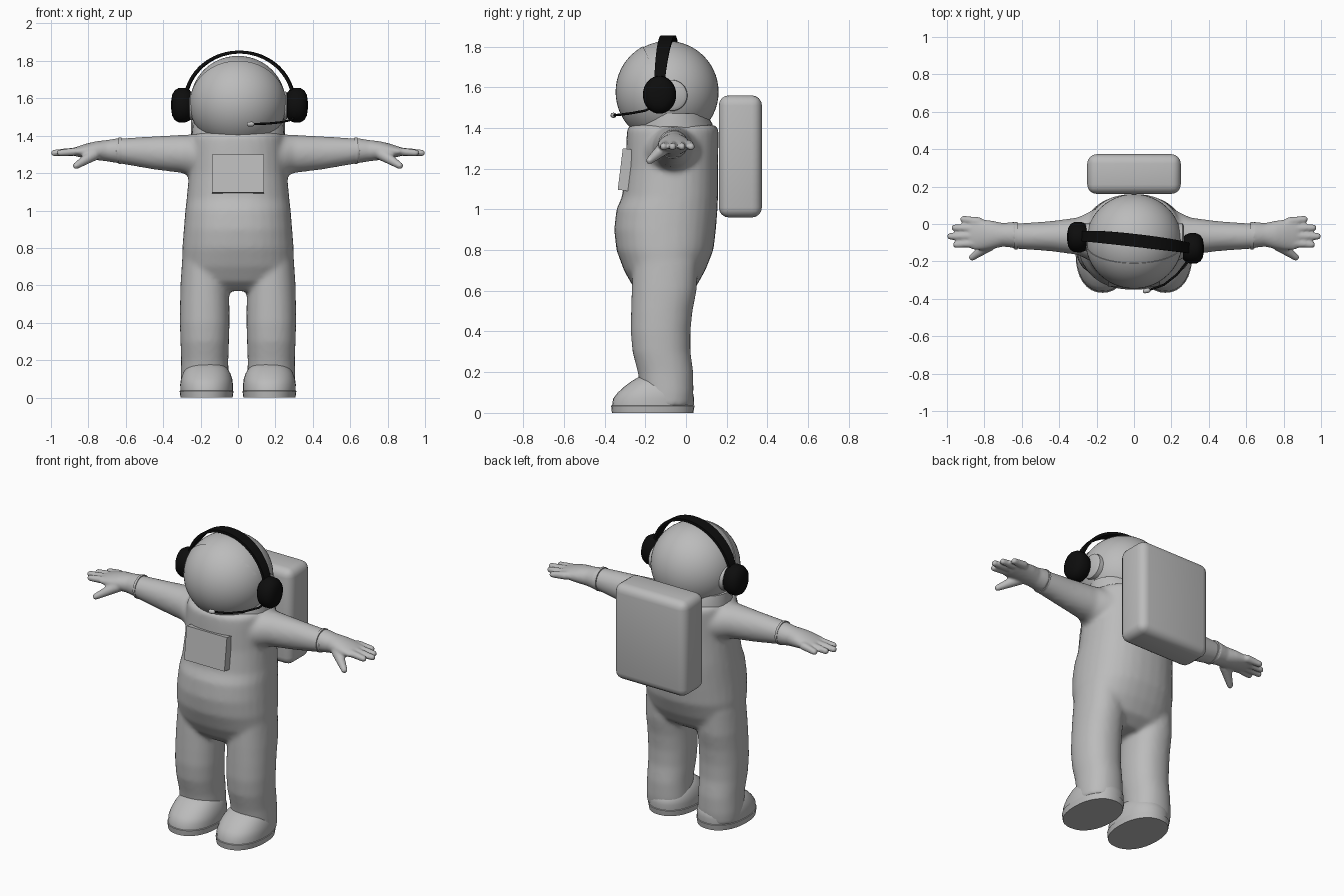
import bpy, bmesh
from math import sin, cos, pi, radians
from mathutils import Vector, Matrix

if "Cube" in bpy.data.objects:
    bpy.data.objects.remove(bpy.data.objects["Cube"])


def material(name, value):
    m = bpy.data.materials.new(name)
    m.use_nodes = True
    color = (value, value, value, 1)
    m.diffuse_color = color
    m.node_tree.nodes["Principled BSDF"].inputs["Base Color"].default_value = color
    return m


SUIT = material("suit grey", 0.5)
BLACK = material("headset black", 0.004)


def oval(axis, center, a, b, power=2, n=32):
    """Closed superellipse ring around the x or z axis."""
    pts = []
    for i in range(n):
        c, s = cos(2 * pi * i / n), sin(2 * pi * i / n)
        u = a * abs(c) ** (2 / power) * (1 if c > 0 else -1)
        v = b * abs(s) ** (2 / power) * (1 if s > 0 else -1)
        offset = (0, u, v) if axis == "x" else (u, v, 0)
        pts.append(Vector(center) + Vector(offset))
    return pts


def loft(bm, rings):
    loops = [[bm.verts.new(p) for p in ring] for ring in rings]
    n = len(loops[0])
    for lo, hi in zip(loops, loops[1:]):
        for i in range(n):
            j = (i + 1) % n
            bm.faces.new((lo[i], lo[j], hi[j], hi[i]))
    bm.faces.new(loops[0])
    bm.faces.new(loops[-1])


def capsule(bm, a, b, ra, rb):
    """Rounded tapered rod: a ball whose two halves are pulled to the end points."""
    a, b = Vector(a), Vector(b)
    turn = (b - a).to_track_quat("Z", "Y")
    for v in bmesh.ops.create_uvsphere(bm, u_segments=16, v_segments=10, radius=1)["verts"]:
        end, r = (b, rb) if v.co.z > .01 else (a, ra)
        v.co = end + turn @ (v.co * r)


def ball(bm, center, scale):
    m = Matrix.Translation(center) @ Matrix.Diagonal((*scale, 1))
    bmesh.ops.create_uvsphere(bm, u_segments=48, v_segments=28, radius=1, matrix=m)


def finish(name, bm, mat, mirror=False, voxel=0, angle=40):
    bmesh.ops.recalc_face_normals(bm, faces=bm.faces[:])
    mesh = bpy.data.meshes.new(name)
    bm.to_mesh(mesh)
    bm.free()
    mesh.materials.append(mat)
    ob = bpy.data.objects.new(name, mesh)
    bpy.context.collection.objects.link(ob)
    bpy.ops.object.select_all(action="DESELECT")
    ob.select_set(True)
    bpy.context.view_layer.objects.active = ob
    bpy.ops.object.shade_smooth_by_angle(angle=radians(angle))
    if voxel:
        re = ob.modifiers.new("merge", "REMESH")
        re.mode, re.voxel_size, re.use_smooth_shade = "VOXEL", voxel, True
        sm = ob.modifiers.new("soften", "SMOOTH")
        sm.factor, sm.iterations = 0.5, 8
    if mirror:
        ob.modifiers.new("mirror", "MIRROR")


# Suit: torso, legs and sleeves merged into one soft skin
bm = bmesh.new()
torso = [  # height, half width, front, back
    (.57, .2, -.2, -.02), (.62, .27, -.26, .05), (.7, .298, -.305, .095),
    (.8, .298, -.342, .135), (.9, .29, -.353, .147), (1, .282, -.342, .155),
    (1.06, .275, -.315, .157), (1.2, .262, -.297, .157), (1.34, .255, -.293, .16),
    (1.39, .25, -.29, .16), (1.415, .235, -.275, .145)]
loft(bm, [oval("z", (0, (f + k) / 2, z), w, (k - f) / 2, 2.3) for z, w, f, k in torso])
leg = [  # height, half width, front, back
    (.03, .125, -.22, .03), (.1, .128, -.22, .037), (.2, .126, -.237, .036),
    (.3, .13, -.263, .022), (.4, .133, -.272, .022), (.5, .132, -.27, .032),
    (.6, .13, -.267, .052), (.75, .12, -.26, .06)]
sleeve = [  # distance out, height, half depth, half height
    (.1, 1.28, .16, .13), (.2, 1.287, .15, .122), (.25, 1.293, .125, .113),
    (.3, 1.303, .1, .102), (.45, 1.308, .08, .089), (.66, 1.32, .066, .064)]
for s in (-1, 1):
    loft(bm, [oval("z", (s * .178, (f + k) / 2, z), w, (k - f) / 2, 2.2)
              for z, w, f, k in leg])
    loft(bm, [oval("x", (s * x, -.065, z), a, b) for x, z, a, b in sleeve])
finish("suit_body", bm, SUIT, voxel=.013)

# Gloves with four fingers and a thumb
bm = bmesh.new()
glove = [(.634, 1.32, .07, .068), (.7, 1.32, .063, .057), (.76, 1.32, .076, .05),
         (.81, 1.318, .082, .04), (.86, 1.315, .08, .027), (.88, 1.314, .07, .02)]
loft(bm, [oval("x", (x, -.058, z), a, b) for x, z, a, b in glove])
for tip, y in ((.912, .025), (.958, -.02), (.982, -.066), (.95, -.11)):
    capsule(bm, (.83, y * .85 - .008, 1.318), (tip, y, 1.308), .024, .019)
capsule(bm, (.77, -.11, 1.3), (.865, -.178, 1.24), .034, .019)
finish("gloves", bm, SUIT, mirror=True, voxel=.007)

# Raised rings where the gloves meet the sleeves
bm = bmesh.new()
loft(bm, [oval("x", (x, -.063, 1.32), .073, .071) for x in (.624, .638)])
finish("wrist_rings", bm, SUIT, mirror=True)

# Boots with a thin sole rim
bm = bmesh.new()
boot = [  # height, half width, front, back
    (0, .139, -.364, .036), (.035, .144, -.368, .042), (.037, .14, -.363, .038),
    (.07, .141, -.358, .04), (.1, .137, -.335, .034), (.13, .127, -.302, .01),
    (.155, .112, -.268, -.02), (.172, .092, -.24, -.05), (.182, .06, -.215, -.08)]
loft(bm, [oval("z", (.168, (f + k) / 2, z), w, (k - f) / 2, 2.2) for z, w, f, k in boot])
finish("boots", bm, SUIT, mirror=True, angle=50)

# Helmet, collar, visor shell and side discs
HEAD = Vector((0, -.09, 1.577))
bm = bmesh.new()
ball(bm, HEAD, (.255, .25, .25))
finish("helmet", bm, SUIT)

bm = bmesh.new()
loft(bm, [oval("z", (0, -.06, z), a, b) for z, a, b in
          ((1.36, .25, .2), (1.42, .247, .19), (1.47, .243, .16))])
finish("collar", bm, SUIT)

bm = bmesh.new()
ball(bm, HEAD, (.26, .256, .254))
bmesh.ops.bisect_plane(bm, geom=bm.verts[:] + bm.edges[:] + bm.faces[:],
                       plane_co=(0, -.21, 1.8), plane_no=(0, .3, .13), clear_outer=True)
bmesh.ops.holes_fill(bm, edges=[e for e in bm.edges if e.is_boundary])
finish("visor", bm, SUIT)

bm = bmesh.new()
loft(bm, [oval("x", (x, -.07, 1.56), r, r) for x, r in ((.2, .08), (.258, .075), (.268, .06))])
finish("helmet_side_discs", bm, SUIT, mirror=True)

# Backpack
bm = bmesh.new()
bmesh.ops.create_cube(bm, size=1, matrix=Matrix.Translation((0, .267, 1.26))
                      @ Matrix.Diagonal((.5, .212, .6, 1)))
bmesh.ops.bevel(bm, geom=bm.edges[:], offset=.05, segments=4, profile=.5, affect="EDGES")
finish("backpack", bm, SUIT, angle=60)

# Chest panel, leaning back at the top
bm = bmesh.new()
bmesh.ops.create_cube(bm, size=1, matrix=Matrix.Translation((0, -.298, 1.195))
                      @ Matrix.Rotation(radians(-7), 4, "X")
                      @ Matrix.Diagonal((.28, .05, .205, 1)))
finish("chest_panel", bm, SUIT, angle=20)

# Headset ear cups
cup = [(.262, .7), (.275, .88), (.3, 1), (.335, .98), (.355, .85), (.368, .6), (.373, .25)]
for name, s, shift, y in (("left_ear_cup", 1, 0, -.13), ("right_ear_cup", -1, .016, -.07)):
    bm = bmesh.new()
    loft(bm, [oval("x", (s * x + shift, y, 1.563), .082 * k, .093 * k) for x, k in cup])
    finish(name, bm, BLACK, angle=60)

# Headband arc, wider at the crown
bm = bmesh.new()
rings = []
for i in range(41):
    c, s = cos(pi * i / 40), sin(pi * i / 40)
    mid = Vector((.008 + .29 * c, -.1 - .033 * c + .012 * s, 1.575 + .272 * s))
    out, side = Vector((c, 0, s)) * .008, Vector((.1, 1, 0)) * (.024 + .01 * s)
    rings.append([mid + out + side, mid + out - side, mid - out - side, mid - out + side])
loft(bm, rings)
finish("headband", bm, BLACK)

# Microphone boom and tip
path = [(.31, -.15, 1.51), (.285, -.2, 1.485), (.23, -.27, 1.472),
        (.16, -.325, 1.465), (.075, -.355, 1.462)]
bm = bmesh.new()
for a, b in zip(path, path[1:]):
    capsule(bm, a, b, .006, .006)
finish("microphone_boom", bm, BLACK, angle=60)

bm = bmesh.new()
capsule(bm, (.075, -.355, 1.462), (.06, -.358, 1.462), .013, .013)
finish("microphone_tip", bm, SUIT, angle=60)
